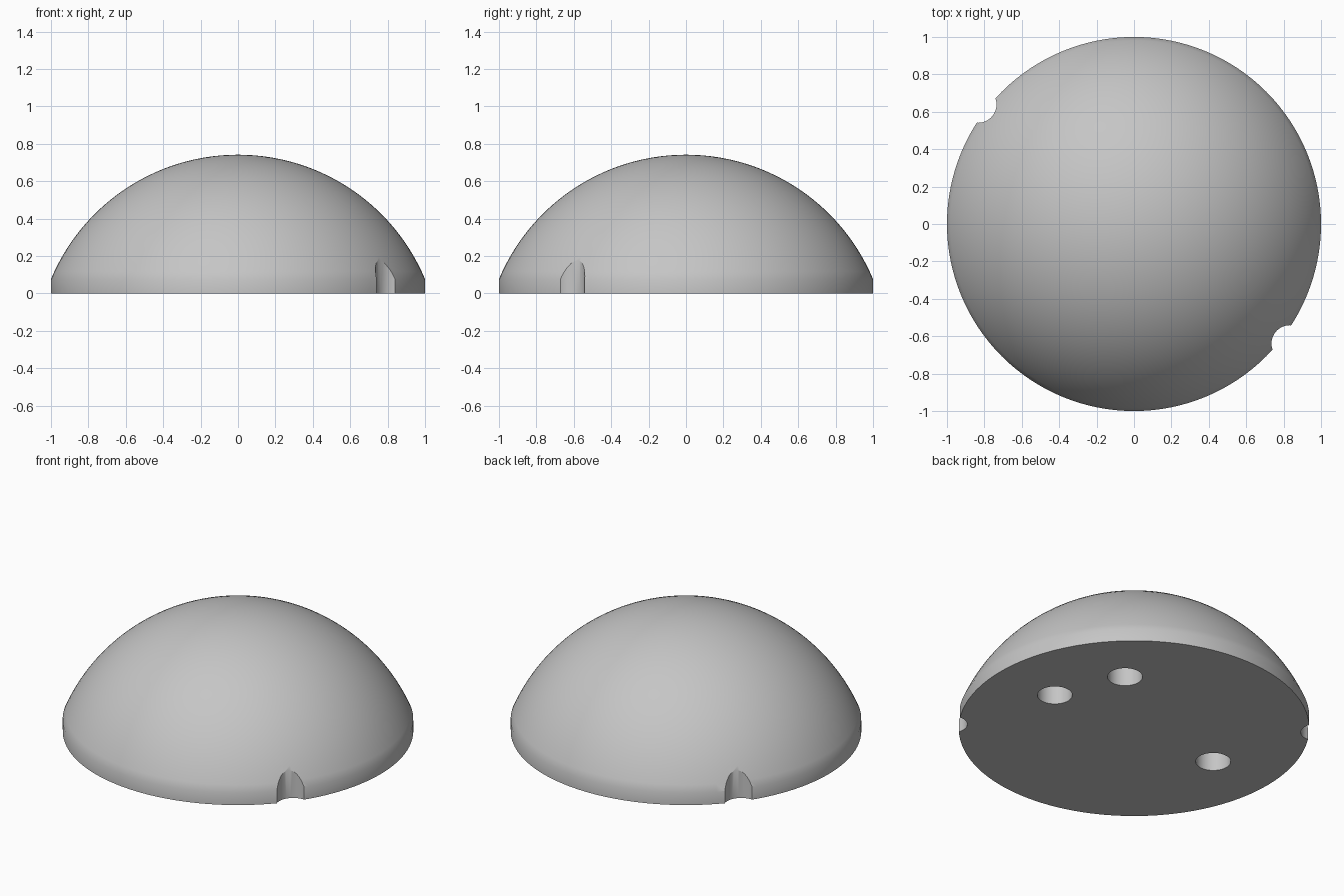
import bpy
import bmesh
from math import sin, cos, radians, asin, pi
from mathutils import Vector

cube = bpy.data.objects.get("Cube")
if cube:
    bpy.data.objects.remove(cube, do_unlink=True)

RIM, TOP = 0.077, 0.742
RISE = TOP - RIM
R = (1 + RISE ** 2) / (2 * RISE)      # sphere radius of the cap
RINGS, SEGMENTS = 28, 128

grey = bpy.data.materials.new("plain grey")
grey.use_nodes = True
COLOUR = (0.56, 0.56, 0.56, 1)
grey.diffuse_color = COLOUR
grey.node_tree.nodes["Principled BSDF"].inputs["Base Color"].default_value = COLOUR


def lathe(name, profile):
    """Spin an (r, z) profile around the z axis into a closed solid."""
    bm = bmesh.new()
    verts = [bm.verts.new((r, 0, z)) for r, z in profile]
    edges = [bm.edges.new(pair) for pair in zip(verts, verts[1:])]
    bmesh.ops.spin(bm, geom=verts + edges, cent=(0, 0, 0), axis=(0, 0, 1),
                   angle=2 * pi, steps=SEGMENTS, use_duplicate=False)
    bmesh.ops.remove_doubles(bm, verts=bm.verts, dist=1e-4)
    # close the flat underside
    bmesh.ops.holes_fill(bm, edges=[e for e in bm.edges if e.is_boundary], sides=0)
    bmesh.ops.recalc_face_normals(bm, faces=bm.faces)
    mesh = bpy.data.meshes.new(name)
    bm.to_mesh(mesh)
    bm.free()
    obj = bpy.data.objects.new(name, mesh)
    bpy.context.collection.objects.link(obj)
    return obj


def cut(target, name, distance, angle, radius, height):
    """Cut a vertical round hole up from the underside."""
    a = radians(angle)
    bpy.ops.mesh.primitive_cylinder_add(
        vertices=48, radius=radius, depth=height + 0.2,
        location=(distance * cos(a), distance * sin(a), (height - 0.2) / 2))
    cutter = bpy.context.object
    cutter.name = name
    mod = target.modifiers.new(name, 'BOOLEAN')
    mod.operation, mod.solver, mod.object = 'DIFFERENCE', 'EXACT', cutter
    bpy.context.view_layer.objects.active = target
    bpy.ops.object.modifier_apply(modifier=name)
    bpy.data.objects.remove(cutter, do_unlink=True)


# Domed cap with a short vertical rim
half = asin(1 / R)
profile = [(1, 0)]
for i in range(RINGS + 1):
    t = half * (1 - i / RINGS)
    profile.append((R * sin(t), TOP - R + R * cos(t)))
dome = lathe("dome", profile)
dome.data.materials.append(grey)

# Two opposite notches in the rim
for angle in (-37.5, 142.5):
    cut(dome, "rim_notch", 1.05, angle, 0.098, 0.5)

# Three blind holes in the underside
for angle in (0, 45, 180):
    cut(dome, "peg_hole", 0.59, angle, 0.1, 0.25)

bpy.ops.object.select_all(action='DESELECT')
dome.select_set(True)
bpy.context.view_layer.objects.active = dome
bpy.ops.object.shade_smooth_by_angle(angle=radians(30))
